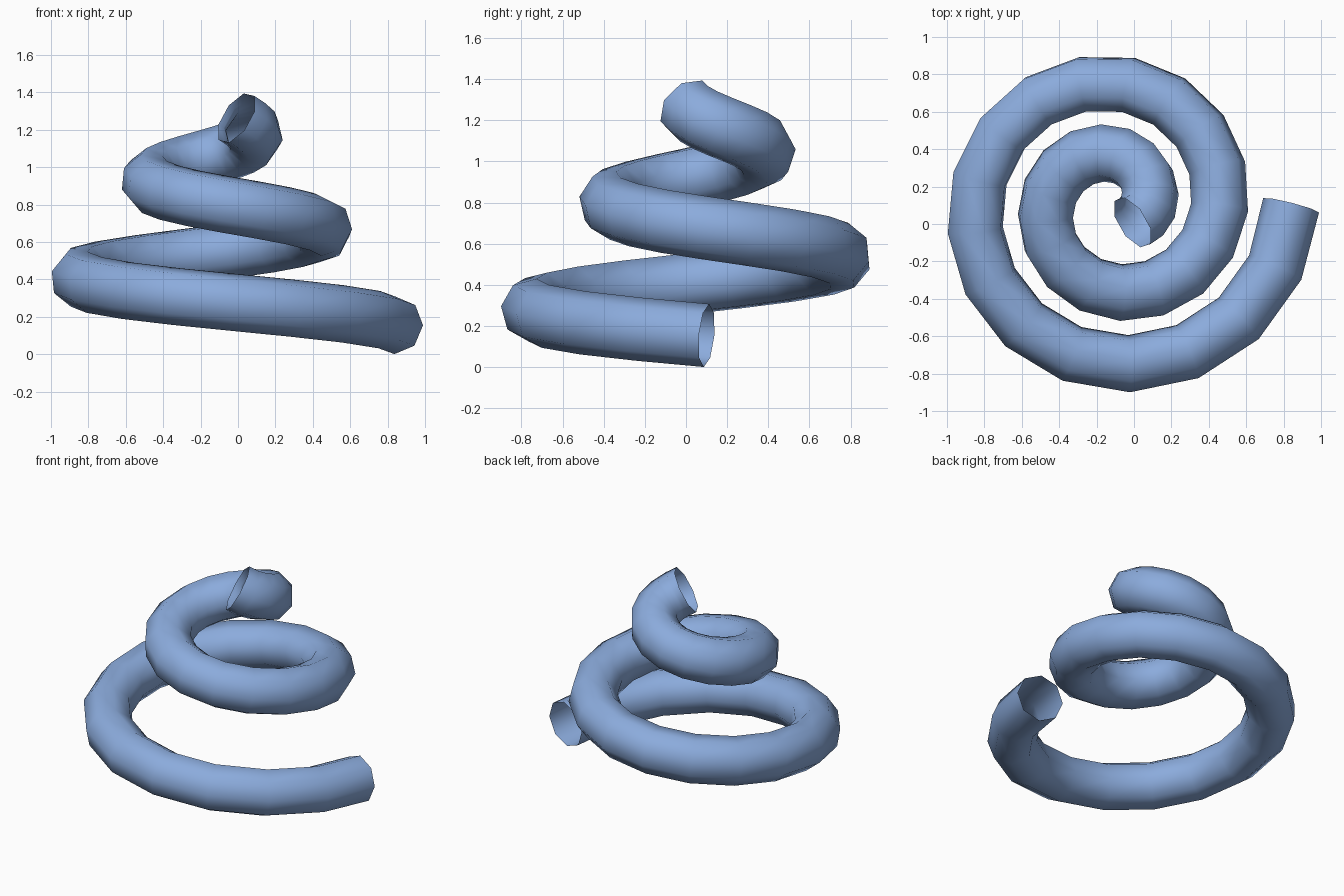
import bpy
from math import sin, cos, radians

cube = bpy.data.objects.get("Cube")
if cube:
    bpy.data.objects.remove(cube, do_unlink=True)

# Single soft blue material
blue = bpy.data.materials.new("soft_blue")
blue.use_nodes = True
colour = (0.26, 0.41, 0.72, 1)
blue.diffuse_color = colour
blue.node_tree.nodes["Principled BSDF"].inputs["Base Color"].default_value = colour

# Spiral settings: clockwise from above, narrowing as it climbs
CENTRE_X, CENTRE_Y = -0.10, 0.10
SEGMENTS, TURNS = 36, 2.125
START_RADIUS, SHRINK_PER_TURN = 0.94, 0.381
START_HEIGHT, RISE_PER_TURN = 0.154, 0.522
TUBE_RADIUS = 0.154

# Centre line of the tube
curve = bpy.data.curves.new("spiral_path", "CURVE")
curve.dimensions = "3D"
path = curve.splines.new("POLY")
path.points.add(SEGMENTS)
for i, point in enumerate(path.points):
    turn = TURNS * i / SEGMENTS
    angle = -radians(360 * turn)
    radius = START_RADIUS - SHRINK_PER_TURN * turn
    point.co = (CENTRE_X + radius * cos(angle),
                CENTRE_Y + radius * sin(angle),
                START_HEIGHT + RISE_PER_TURN * turn, 1)

# Eight-sided tube with open ends
curve.bevel_depth = TUBE_RADIUS
curve.bevel_resolution = 2
curve.use_fill_caps = False
curve.materials.append(blue)
tube = bpy.data.objects.new("spiral_tube", curve)
bpy.context.scene.collection.objects.link(tube)

# Turn the swept curve into a smooth mesh
bpy.ops.object.select_all(action="DESELECT")
tube.select_set(True)
bpy.context.view_layer.objects.active = tube
bpy.ops.object.convert(target="MESH")
bpy.ops.object.shade_smooth()
